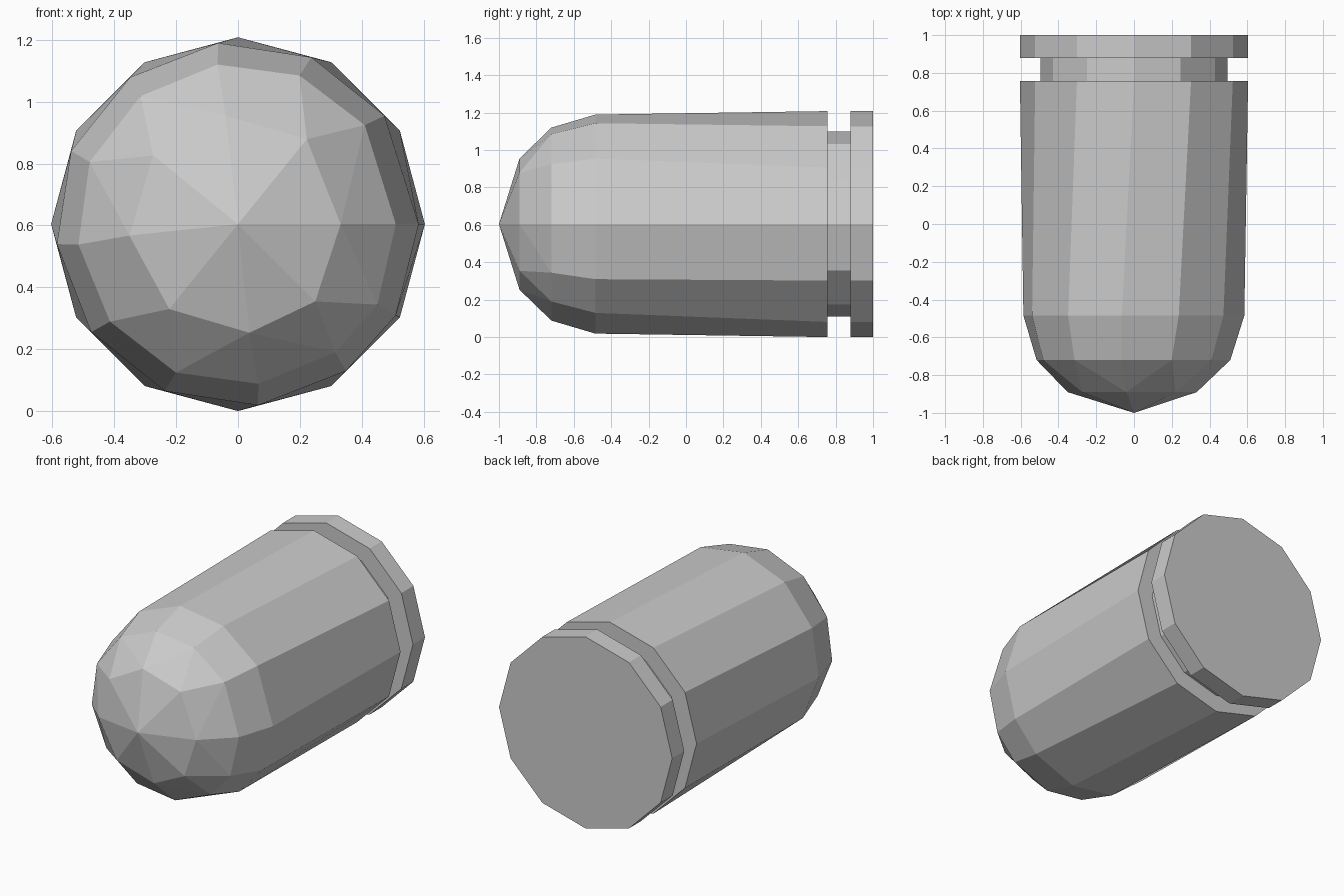
import bpy, bmesh
from math import sin, cos, radians

if "Cube" in bpy.data.objects:
    bpy.data.objects.remove(bpy.data.objects["Cube"])

CZ = 0.604          # axis height
N = 12              # sides of the casing
REG = [i * 30 for i in range(N)]

bm = bmesh.new()


def ring(y, r, angles, r0=None):
    """Ring of (angle, vert) around the y axis; r0 overrides the first radius."""
    out = []
    for i, a in enumerate(angles):
        rr = r0 if (i == 0 and r0) else r
        t = radians(a)
        out.append((a, bm.verts.new((rr * cos(t), y, CZ + rr * sin(t)))))
    return out


def zipper(a, b):
    """Join two rings with triangles, pairing vertices by angle."""
    i = j = 0
    at = lambda r, k: r[k % len(r)][0] + 360 * (k // len(r))
    vt = lambda r, k: r[k % len(r)][1]
    while i < len(a) or j < len(b):
        step_a = j == len(b) or (i < len(a) and
                                 abs(at(a, i + 1) - at(b, j)) < abs(at(b, j + 1) - at(a, i)))
        if step_a:
            bm.faces.new((vt(a, i), vt(a, i + 1), vt(b, j)))
            i += 1
        else:
            bm.faces.new((vt(a, i), vt(b, j + 1), vt(b, j)))
            j += 1


def loft(a, b):
    """Join two equal rings with quads."""
    for i in range(N):
        k = (i + 1) % N
        bm.faces.new((a[i][1], a[k][1], b[k][1], b[i][1]))


# rounded nose: slightly twisted rings closing to a point
tip = bm.verts.new((0, -1, CZ))
nose1 = ring(-0.89, 0.353, [0, 51, 96.5, 141, 186, 231, 276, 315], 0.332)
nose2 = ring(-0.72, 0.52, [0, 38, 67.5] + [97.3 + 30 * i for i in range(8)] + [330], 0.51)
nose3 = ring(-0.485, 0.589, [0, 36.5] + [66.3 + 30 * i for i in range(9)] + [330], 0.584)
for i in range(len(nose1)):
    bm.faces.new((tip, nose1[i][1], nose1[i - 1][1]))
zipper(nose1, nose2)
loft(nose2, nose3)

# straight body, groove and rim
last = nose3
for y, r in [(0.757, 0.604), (0.757, 0.495), (0.88, 0.495), (0.88, 0.604), (1, 0.604)]:
    nxt = ring(y, r, REG)
    loft(last, nxt)
    last = nxt

# flat base
bm.faces.new([v for _, v in last])
bmesh.ops.recalc_face_normals(bm, faces=bm.faces)

mesh = bpy.data.meshes.new("grooved_round_nose_body")
bm.to_mesh(mesh)
bm.free()
body = bpy.data.objects.new("grooved_round_nose_body", mesh)
bpy.context.collection.objects.link(body)
